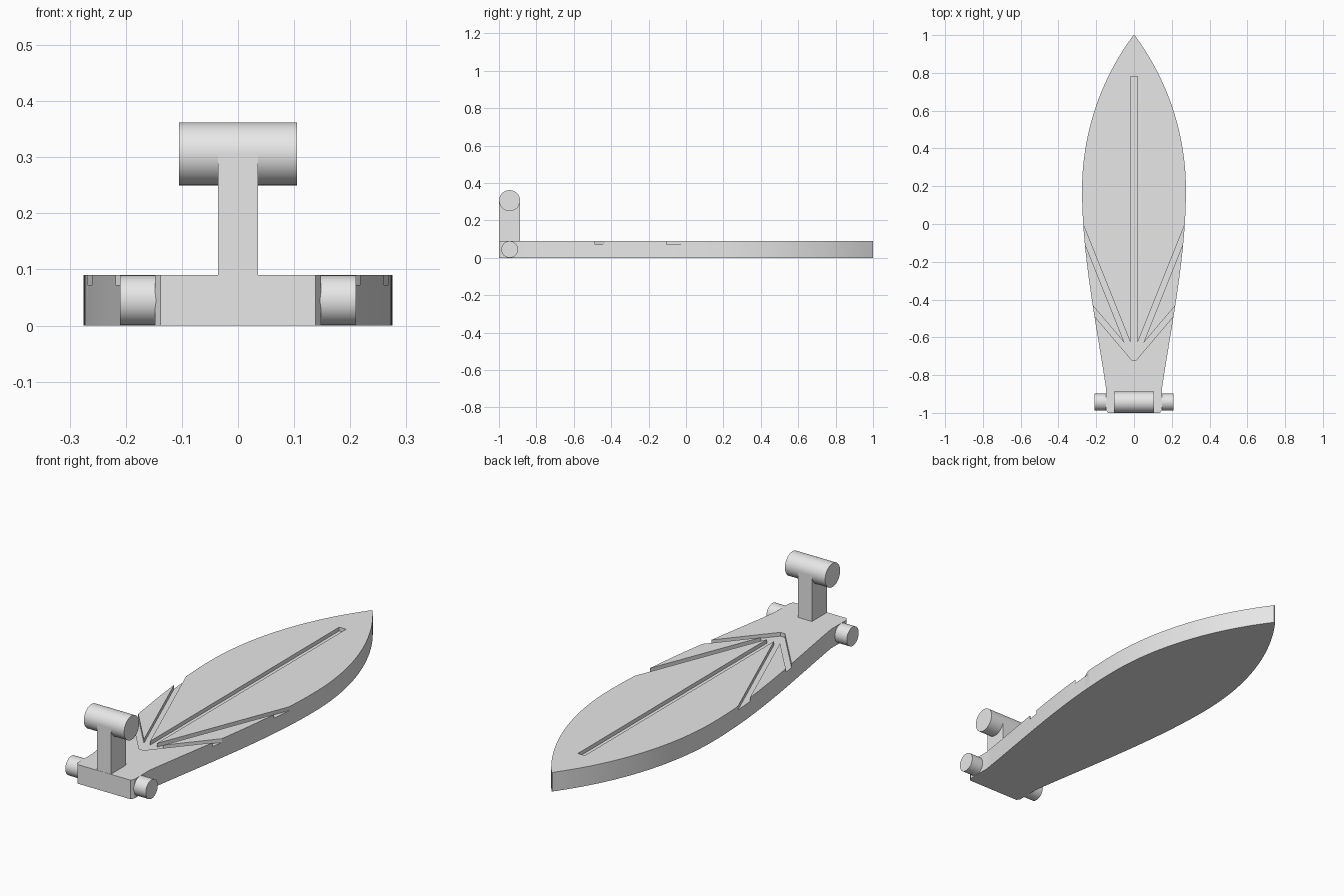
import bpy, bmesh, math

if "Cube" in bpy.data.objects:
    bpy.data.objects.remove(bpy.data.objects["Cube"], do_unlink=True)

GREY = (0.8, 0.8, 0.8, 1.0)
grey = bpy.data.materials.new("light_grey")
grey.use_nodes = True
grey.diffuse_color = GREY
grey.node_tree.nodes["Principled BSDF"].inputs["Base Color"].default_value = GREY


def prism(name, right_half, z0, z1):
    """Extrude a profile given by its right half, mirrored across x = 0."""
    pts = right_half + [(-x, y) for x, y in reversed(right_half)]
    bm = bmesh.new()
    face = bm.faces.new([bm.verts.new((x, y, z0)) for x, y in pts])
    top = bmesh.ops.extrude_face_region(bm, geom=[face])["geom"]
    verts = [g for g in top if isinstance(g, bmesh.types.BMVert)]
    bmesh.ops.translate(bm, verts=verts, vec=(0, 0, z1 - z0))
    bmesh.ops.recalc_face_normals(bm, faces=bm.faces)
    mesh = bpy.data.meshes.new(name)
    bm.to_mesh(mesh)
    bm.free()
    mesh.materials.append(grey)
    obj = bpy.data.objects.new(name, mesh)
    bpy.context.collection.objects.link(obj)
    return obj


def smooth(obj):
    bpy.ops.object.select_all(action="DESELECT")
    obj.select_set(True)
    bpy.context.view_layer.objects.active = obj
    bpy.ops.object.shade_smooth_by_angle(angle=math.radians(30))


def rod(name, x0, x1, y, z, radius):
    """Cylinder lying along x."""
    bpy.ops.mesh.primitive_cylinder_add(
        vertices=64, radius=radius, depth=x1 - x0,
        location=((x0 + x1) / 2, y, z), rotation=(0, math.pi / 2, 0))
    obj = bpy.context.object
    obj.name = name
    obj.data.materials.append(grey)
    smooth(obj)


# Blade outline: squared heel, gently flared waist, circular arc to the tip
THICK, WIDE, Y_MAX, Y_NECK = 0.09, 0.275, 0.18, -0.87
outline = [(0.138, -1.0), (0.148, -0.985)]
for i in range(24):
    u = 1 - i / 24
    outline.append((WIDE - 0.223 * u**2 + 0.096 * u**3, Y_MAX + (Y_NECK - Y_MAX) * u))
RADIUS = 1.37
for i in range(33):
    d = 0.81 * i / 32
    outline.append((WIDE - RADIUS + math.sqrt(RADIUS**2 - d**2), Y_MAX + d))
outline.append((0.003, 1.0))
blade = prism("blade", outline, 0, THICK)

# Shallow joined grooves: centre slot plus two slanted channels on each side
grooves = [(0.012, -0.72), (0.3, -0.381), (0.3, -0.336), (0.05, -0.63),
           (0.3, -0.005), (0.3, 0.075), (0.018, -0.63), (0.018, 0.78)]
cutter = prism("groove_cutter", grooves, THICK - 0.018, THICK + 0.05)
cutter.hide_render = True
cut = blade.modifiers.new("grooves", "BOOLEAN")
cut.operation = "DIFFERENCE"
cut.solver = "EXACT"
cut.object = cutter
bpy.context.view_layer.objects.active = blade
bpy.ops.object.modifier_apply(modifier=cut.name)
bpy.data.objects.remove(cutter, do_unlink=True)
smooth(blade)

# Heel pegs
PEG_Y = -0.943
rod("left_peg", 0.14, 0.21, PEG_Y, 0.045, 0.0445)
rod("right_peg", -0.21, -0.14, PEG_Y, 0.045, 0.0445)

# Upright post with a cross handle
post = [(0.036, PEG_Y - 0.056), (0.036, PEG_Y + 0.056)]
prism("handle_post", post, THICK - 0.01, 0.306)
rod("cross_handle", -0.105, 0.105, PEG_Y, 0.306, 0.056)
